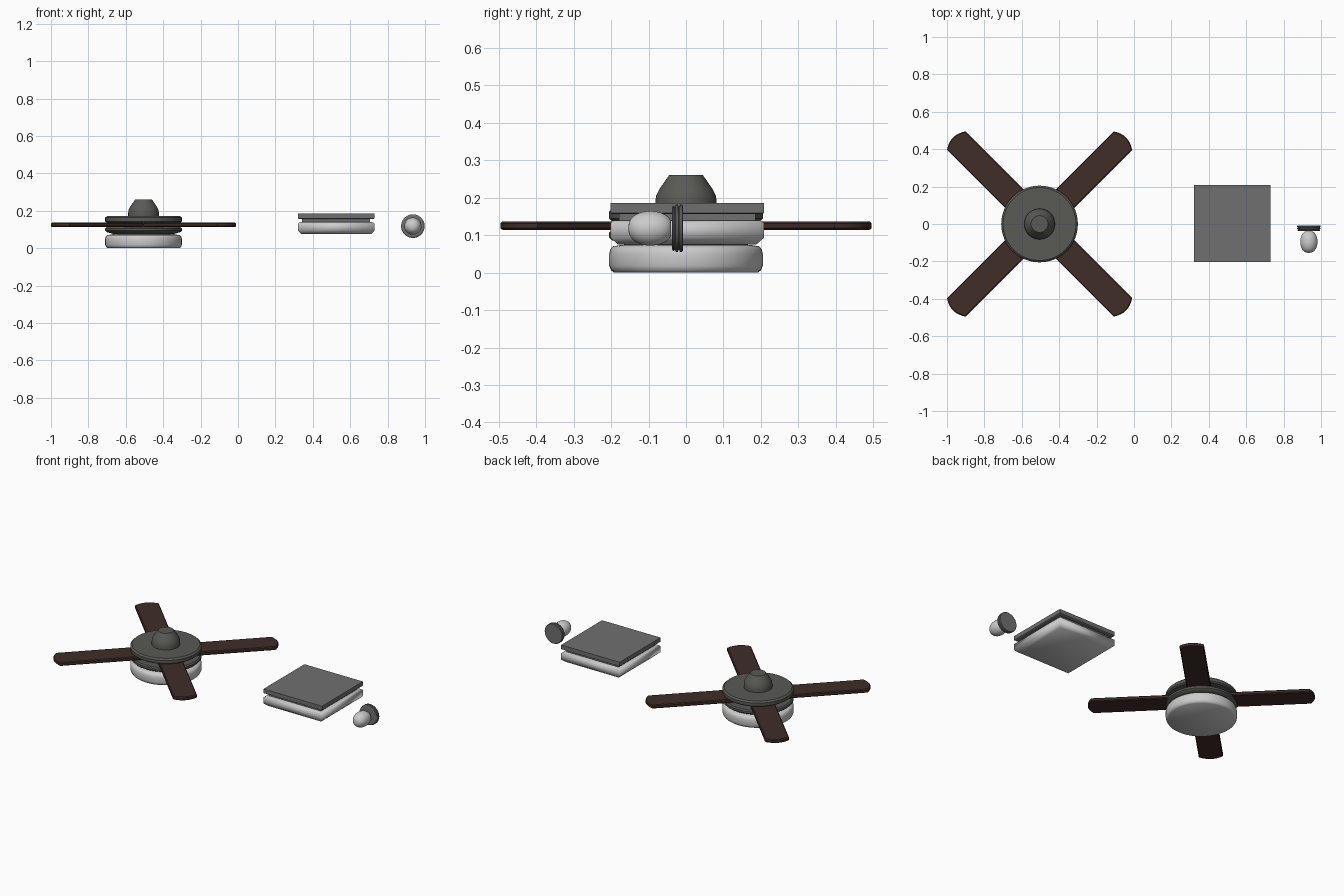
import bpy, bmesh, math
from mathutils import Matrix

if "Cube" in bpy.data.objects:
    bpy.data.objects.remove(bpy.data.objects["Cube"])


def material(name, rgb):
    m = bpy.data.materials.new(name)
    m.diffuse_color = (*rgb, 1)
    m.use_nodes = True
    m.node_tree.nodes["Principled BSDF"].inputs["Base Color"].default_value = m.diffuse_color
    return m


DARK = material("dark_metal", (0.10, 0.10, 0.09))
METAL = material("grey_metal", (0.16, 0.16, 0.16))
WOOD = material("dark_wood", (0.05, 0.027, 0.022))


def finish(bm, name, mat=None, matrix=None, angle=30):
    if matrix:
        bm.transform(matrix)
    bmesh.ops.recalc_face_normals(bm, faces=bm.faces)
    me = bpy.data.meshes.new(name)
    bm.to_mesh(me)
    bm.free()
    ob = bpy.data.objects.new(name, me)
    bpy.context.collection.objects.link(ob)
    if mat:
        me.materials.append(mat)
    bpy.ops.object.select_all(action='DESELECT')
    ob.select_set(True)
    bpy.context.view_layer.objects.active = ob
    bpy.ops.object.shade_smooth_by_angle(angle=math.radians(angle))
    return ob


def stack(name, profile, ring, mat=None, matrix=None, angle=30):
    """Skin a (radius, height) profile with rings given by ring(radius)."""
    bm = bmesh.new()
    loops = [[bm.verts.new((x, y, z)) for x, y in ring(r)] for r, z in profile]
    n = len(loops[0])
    for a, b in zip(loops, loops[1:]):
        for i in range(n):
            j = (i + 1) % n
            bm.faces.new((a[i], a[j], b[j], b[i]))
    bm.faces.new(loops[0])
    bm.faces.new(loops[-1])
    return finish(bm, name, mat, matrix, angle)


def circle(r, n=48):
    return [(r * math.cos(2 * math.pi * i / n), r * math.sin(2 * math.pi * i / n)) for i in range(n)]


def square(r):
    return [(-r, -r), (r, -r), (r, r), (-r, r)]


# Ceiling fan
FAN = Matrix.Translation((-0.505, 0, 0))
stack("fan_light_bowl", [(0.192, 0), (0.2, 0.006), (0.205, 0.018), (0.205, 0.05),
      (0.202, 0.062), (0.195, 0.07), (0.17, 0.074)], circle, None, FAN, 40)
stack("fan_light_collar", [(0.165, 0.068), (0.165, 0.088)], circle, DARK, FAN)
stack("fan_lower_housing", [(0.175, 0.08), (0.197, 0.086), (0.205, 0.094), (0.205, 0.106),
      (0.198, 0.113)], circle, DARK, FAN)
stack("fan_hub", [(0.083, 0.11), (0.083, 0.14)], circle, DARK, FAN)
stack("fan_upper_housing", [(0.197, 0.137), (0.205, 0.144), (0.205, 0.163),
      (0.195, 0.172)], circle, DARK, FAN)
stack("fan_canopy", [(0.082, 0.17), (0.082, 0.19), (0.079, 0.207), (0.07, 0.224), (0.045, 0.26)],
      circle, DARK, FAN)

# Four blades with rounded tips
for k in range(4):
    bm = bmesh.new()
    w, r0, r1 = 0.07, 0.07, 0.63
    pts = [(r0, -w)]
    for i in range(9):
        t = -1 + i / 4
        pts.append((r1 + 0.024 * (1 - t * t), t * w))
    pts.append((r0, w))
    face = bm.faces.new([bm.verts.new((x, y, 0.1135)) for x, y in pts])
    ext = bmesh.ops.extrude_face_region(bm, geom=[face])
    top = [v for v in ext["geom"] if isinstance(v, bmesh.types.BMVert)]
    bmesh.ops.translate(bm, verts=top, vec=(0, 0, 0.023))
    rim = [e for e in bm.edges if abs(e.verts[0].co.z - e.verts[1].co.z) < 1e-4]
    bmesh.ops.bevel(bm, geom=rim, offset=0.005, segments=1, affect='EDGES')
    finish(bm, f"fan_blade_{k + 1}", WOOD, FAN @ Matrix.Rotation(math.radians(45 + 90 * k), 4, 'Z'))

# Square flush light
BOX = Matrix.Translation((0.525, 0.003, 0))
stack("square_light_plate", [(0.2, 0.156), (0.205, 0.159), (0.205, 0.185)], square, METAL, BOX)
stack("square_light_neck", [(0.182, 0.13), (0.182, 0.158)], square, METAL, BOX)
stack("square_light_glass", [(0.185, 0.075), (0.205, 0.093), (0.205, 0.132), (0.195, 0.139)],
      square, None, BOX, 70)

# Wall sconce, turned so its axis faces the front
WALL = Matrix.Translation((0.935, -0.008, 0.118)) @ Matrix.Rotation(math.radians(90), 4, 'X')
stack("sconce_plate", [(0.06, 0), (0.063, 0.003), (0.063, 0.008), (0.058, 0.010), (0.058, 0.012),
      (0.063, 0.014), (0.063, 0.019), (0.058, 0.021), (0.058, 0.023), (0.06, 0.024),
      (0.06, 0.027), (0.055, 0.03)], circle, METAL, WALL)
globe = []
for i in range(15):
    a = math.radians(-70 + 155 * i / 14)
    globe.append((0.046 * math.cos(a) ** 0.8, 0.087 + 0.059 * math.sin(a)))
stack("sconce_globe", globe, circle, None, WALL, 60)
